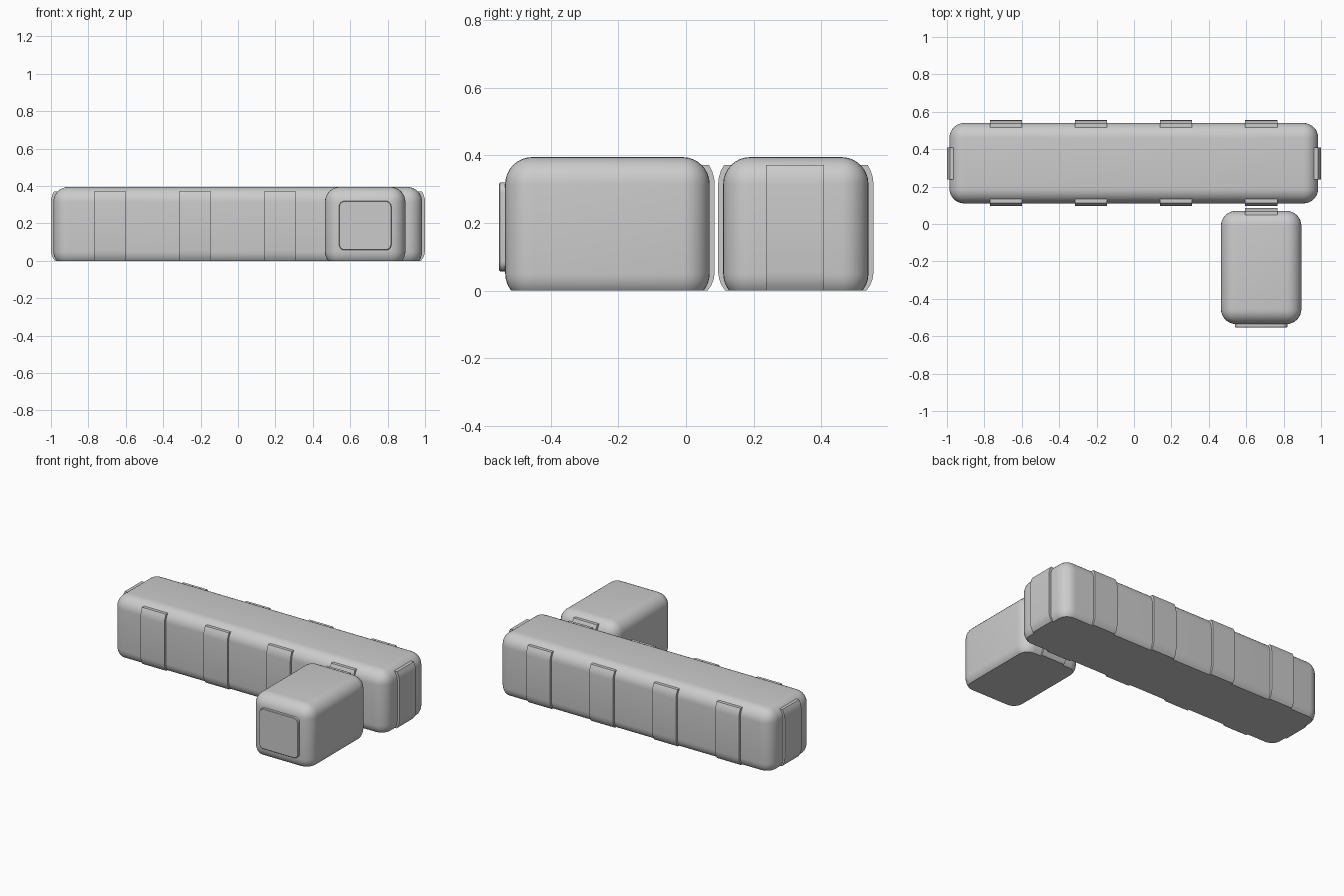
import bpy, bmesh, math
from mathutils import Vector, Matrix

if "Cube" in bpy.data.objects:
    bpy.data.objects.remove(bpy.data.objects["Cube"])


def finish(bm, name, angle=35):
    bmesh.ops.recalc_face_normals(bm, faces=bm.faces)
    me = bpy.data.meshes.new(name)
    bm.to_mesh(me)
    bm.free()
    ob = bpy.data.objects.new(name, me)
    bpy.context.collection.objects.link(ob)
    bpy.ops.object.select_all(action='DESELECT')
    ob.select_set(True)
    bpy.context.view_layer.objects.active = ob
    bpy.ops.object.shade_smooth_by_angle(angle=math.radians(angle))
    return ob


def box(x0, x1, y0, y1, z0, z1):
    bm = bmesh.new()
    size = Matrix.Diagonal((x1 - x0, y1 - y0, z1 - z0, 1))
    mid = Matrix.Translation(((x0 + x1) / 2, (y0 + y1) / 2, (z0 + z1) / 2))
    bmesh.ops.create_cube(bm, size=1, matrix=mid @ size)
    return bm


def rounded_block(name, x0, x1, y0, y1):
    """Rounded block whose lowest part is cut off flat at the ground."""
    bm = box(x0, x1, y0, y1, -0.03, 0.395)
    bmesh.ops.bevel(bm, geom=bm.edges[:], offset=0.08, segments=8,
                    profile=0.5, affect='EDGES')
    bmesh.ops.bisect_plane(bm, geom=bm.verts[:] + bm.edges[:] + bm.faces[:],
                           plane_co=(0, 0, 0), plane_no=(0, 0, -1), clear_outer=True)
    bmesh.ops.holes_fill(bm, edges=[e for e in bm.edges if e.is_boundary])
    finish(bm, name)


def rib(name, x, y, direction, width=0.172):
    """Upright raised band on a wall; (x, y) is the wall centre, direction faces out."""
    prof = [(-0.06, 0), (-0.006, 0), (0.005, 0.016), (0.012, 0.034), (0.015, 0.055),
            (0.015, 0.315), (0.013, 0.334), (0.007, 0.354), (-0.002, 0.371), (-0.06, 0.371)]
    out = Vector(direction)
    side = Vector((-out.y, out.x, 0))
    bm = bmesh.new()
    vs = [bm.verts.new(Vector((x, y, z)) + out * d - side * width / 2) for d, z in prof]
    f = bm.faces.new(vs)
    ext = bmesh.ops.extrude_face_region(bm, geom=[f])
    bmesh.ops.translate(bm, vec=side * width,
                        verts=[v for v in ext['geom'] if isinstance(v, bmesh.types.BMVert)])
    finish(bm, name)


# Long and short blocks
rounded_block("long_block", -0.987, 0.985, 0.11, 0.54)
rounded_block("short_block", 0.465, 0.895, -0.535, 0.07)

# Bands along both long walls
for i, x in enumerate((-0.685, -0.23, 0.225, 0.68)):
    rib(f"front_band_{i}", x, 0.11, (0, -1, 0))
    rib(f"back_band_{i}", x, 0.54, (0, 1, 0))

# Bands on the two ends and on the back of the short block
rib("left_end_band", -0.985, 0.323, (-1, 0, 0))
rib("right_end_band", 0.985, 0.323, (1, 0, 0))
rib("short_block_band", 0.68, 0.07, (0, 1, 0))

# Rounded panel on the front of the short block
bm = box(0.54, 0.82, -0.553, -0.50, 0.057, 0.32)
corners = [e for e in bm.edges if abs(e.verts[0].co.y - e.verts[1].co.y) > 0.01]
bmesh.ops.bevel(bm, geom=corners, offset=0.03, segments=5, profile=0.5, affect='EDGES')
rim = [e for e in bm.edges if all(v.co.y < -0.55 for v in e.verts)]
bmesh.ops.bevel(bm, geom=rim, offset=0.003, segments=1, affect='EDGES')
finish(bm, "front_panel")
